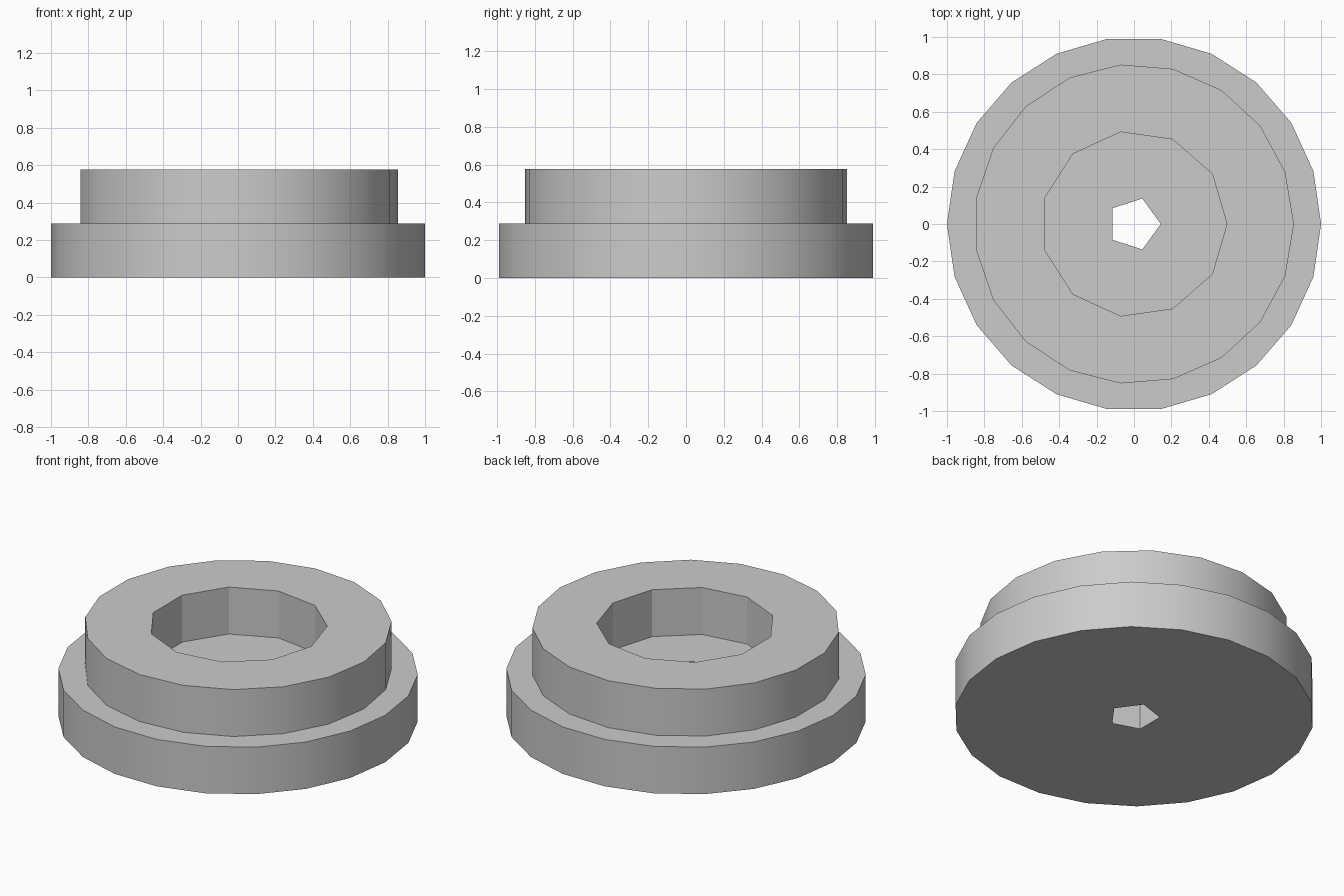
import bpy
import bmesh
from math import cos, sin, pi, radians

cube = bpy.data.objects.get("Cube")
if cube:
    bpy.data.objects.remove(cube, do_unlink=True)

grey = bpy.data.materials.new("plain grey")
grey.use_nodes = True
colour = (0.6, 0.6, 0.6, 1)
grey.diffuse_color = colour
grey.node_tree.nodes["Principled BSDF"].inputs["Base Color"].default_value = colour

STEP = 0.288      # height of each tier
bm = bmesh.new()


def ring(sides, radius, z):
    """Closed polygon of edges with one corner on +x."""
    verts = [bm.verts.new((radius * cos(2 * pi * i / sides),
                           radius * sin(2 * pi * i / sides), z))
             for i in range(sides)]
    return [bm.edges.new((verts[i - 1], verts[i])) for i in range(sides)]


def wall(sides, radius, z0, z1):
    """Upright wall; returns its lower and upper edge rings."""
    low, high = ring(sides, radius, z0), ring(sides, radius, z1)
    bmesh.ops.bridge_loops(bm, edges=low + high)
    return low, high


def cap(outer, inner):
    """Flat ring face between two polygons of different side counts."""
    bmesh.ops.triangle_fill(bm, use_beauty=True, use_dissolve=False,
                            edges=outer + inner)


# Upright walls: flange, collar, wide bore and small through hole
flange_low, flange_high = wall(22, 1.0, 0, STEP)
collar_low, collar_high = wall(19, 0.855, STEP, 2 * STEP)
bore_low, bore_high = wall(11, 0.497, STEP, 2 * STEP)
hole_low, hole_high = wall(5, 0.143, 0, STEP)

# Flat faces: underside, ledge, rim and bore floor
cap(flange_low, hole_low)
cap(flange_high, collar_low)
cap(collar_high, bore_high)
cap(bore_low, hole_high)

bmesh.ops.recalc_face_normals(bm, faces=bm.faces[:])
mesh = bpy.data.meshes.new("stepped_bushing")
bm.to_mesh(mesh)
bm.free()
mesh.materials.append(grey)
bushing = bpy.data.objects.new("stepped_bushing", mesh)
bpy.context.collection.objects.link(bushing)

# Smooth outer walls, faceted bore and hole
bpy.ops.object.select_all(action="DESELECT")
bushing.select_set(True)
bpy.context.view_layer.objects.active = bushing
bpy.ops.object.shade_smooth_by_angle(angle=radians(30))
